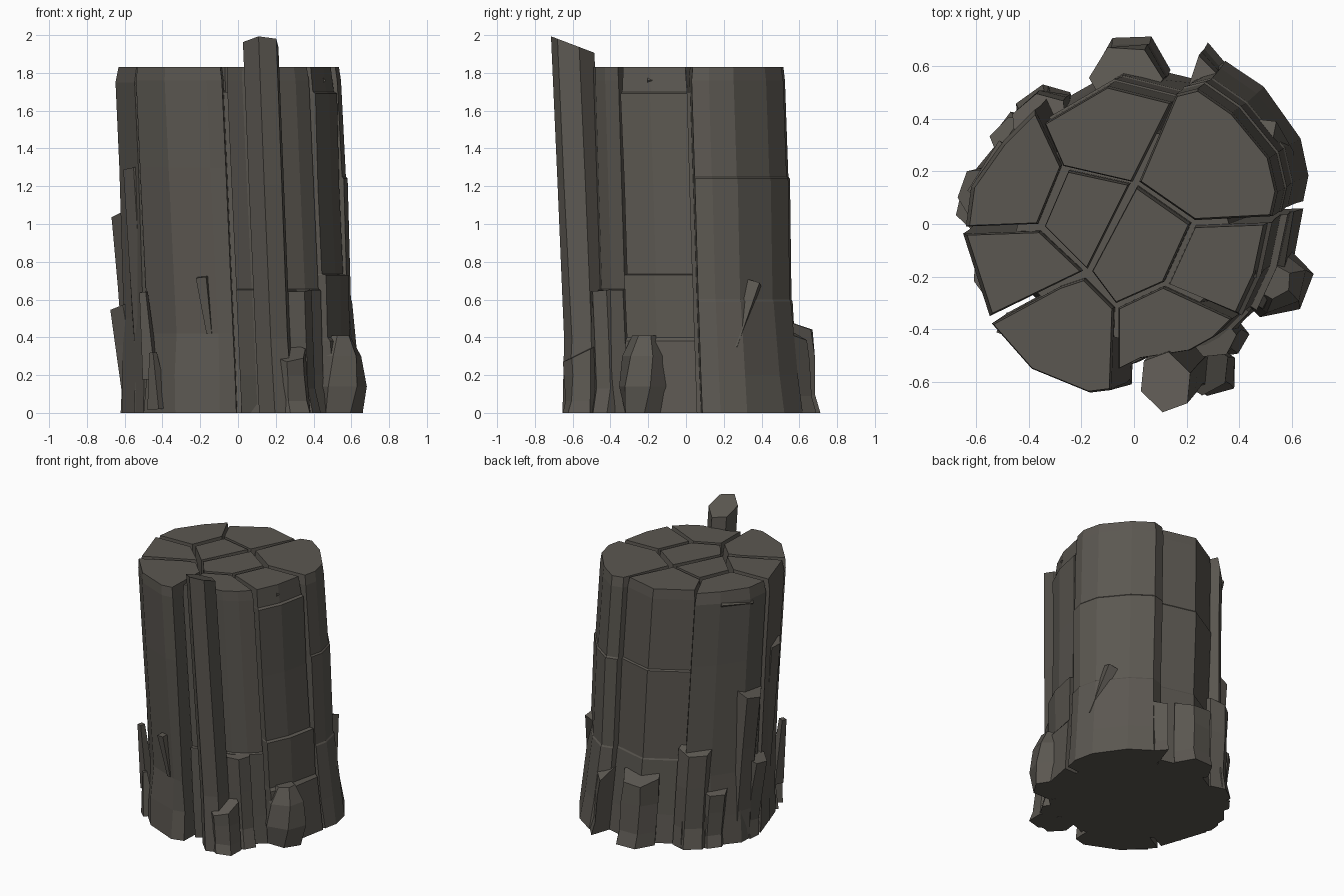
import bpy, bmesh, math, random
from mathutils import Vector

random.seed(4)
cube = bpy.data.objects.get("Cube")
if cube:
    bpy.data.objects.remove(cube, do_unlink=True)

rock = bpy.data.materials.new("dark warm grey rock")
rock.use_nodes = True
COLOUR = (0.105, 0.096, 0.082, 1)
rock.diffuse_color = COLOUR
bsdf = rock.node_tree.nodes["Principled BSDF"]
bsdf.inputs["Base Color"].default_value = COLOUR
bsdf.inputs["Roughness"].default_value = 0.9

LEAN = Vector((0.045, 0.03))    # drift per unit of depth below the top
AXIS = Vector((-0.04, -0.03))   # middle of the cluster at the top


def skin(name, rings):
    """Close a stack of equal rings into a flat-shaded solid."""
    bm = bmesh.new()
    loops = [[bm.verts.new(p) for p in ring] for ring in rings]
    n = len(loops[0])
    for low, high in zip(loops, loops[1:]):
        for i in range(n):
            j = (i + 1) % n
            bm.faces.new((low[i], low[j], high[j], high[i]))
    bm.faces.new(loops[0][::-1])
    bm.faces.new(loops[-1])
    bmesh.ops.recalc_face_normals(bm, faces=bm.faces)
    mesh = bpy.data.meshes.new(name)
    bm.to_mesh(mesh)
    bm.free()
    mesh.materials.append(rock)
    obj = bpy.data.objects.new(name, mesh)
    bpy.context.collection.objects.link(obj)


def column(name, points, profile, slope=(0, 0), rough=0.0, crown=1.0):
    """Leaning prism; profile lists (height, outward scale), bottom to top."""
    pts = [Vector(p) for p in points]
    mid = sum(pts, Vector((0, 0))) / len(pts)
    top = profile[-1][0]
    rings = []
    for k, (z, scale) in enumerate(profile):
        last = k == len(profile) - 1
        ring = []
        for p in pts:
            away = p - AXIS
            outer = min(1, max(0, (away.length - 0.28) / 0.15))
            q = AXIS + away * (1 + (scale - 1) * outer)
            q = mid + (q - mid) * (crown if last else 1.01)   # bevelled crown
            q = q + LEAN * (top - z)
            if z < 0.5:
                q += away * outer * rough * random.uniform(-1, 1)
            tilt = (p - mid).dot(Vector(slope)) if last else 0
            ring.append((q.x, q.y, z + tilt))
        rings.append(ring)
    skin(name, rings)


def hexagon(x, y, rx, ry, turn=0.0, n=6):
    out = []
    for i in range(n):
        a = math.tau * i / n
        u, v = rx * math.cos(a), ry * math.sin(a)
        out.append((x + u * math.cos(turn) - v * math.sin(turn),
                    y + u * math.sin(turn) + v * math.cos(turn)))
    return out


def shard(name, base, tip, r0, r1):
    """Tapered four-sided splinter running between two points."""
    a, b = Vector(base), Vector(tip)
    turn = (b - a).to_track_quat('Z', 'Y')
    skin(name, [[c + turn @ Vector((r * math.cos(math.tau * i / 4),
                                    r * math.sin(math.tau * i / 4), 0))
                 for i in range(4)] for c, r in ((a, r0), (b, r1))])


# Main columns
PLAIN = [(0, 1.06), (0.2, 1.03), (0.42, 1.0), (1.3, 1.0), (1.76, 1.0), (1.83, 1)]
FRONT_STEPS = [(0, 1.04), (0.2, 1.03), (0.65, 1.03), (0.655, 1.0), (1.76, 1.0), (1.83, 1)]
RIGHT_STEPS = [(0, 1.12), (0.38, 1.08), (0.4, 1.06), (0.73, 1.06), (0.735, 1.01),
               (1.2, 1.01), (1.69, 1.03), (1.7, 1.0), (1.83, 0.99)]
REAR_STEPS = [(0, 1.08), (0.2, 1.04), (0.59, 1.01), (0.6, 1.0), (1.24, 1.02),
              (1.25, 1.005), (1.76, 1.0), (1.83, 1)]
CHIPPED = [(0, 1.08), (0.2, 1.05), (0.5, 1.02), (1.3, 1.0), (1.75, 1.0), (1.83, 0.98)]

CELLS = [
    ("back_column", [(-.34, .38), (-.27, .22), (-.01, .16), (.14, .46), (-.1, .52)], REAR_STEPS),
    ("back_right_column", [(.02, .16), (.23, .015), (.52, .03), (.54, .12), (.51, .25),
                           (.37, .42), (.24, .51), (.16, .49)], REAR_STEPS),
    ("centre_column", [(-.25, .2), (-.34, -.01), (-.18, -.17), (-.02, .15)], PLAIN),
    ("middle_column", [(.01, .14), (-.16, -.18), (-.07, -.3), (.11, -.22), (.21, 0)], PLAIN),
    ("right_column", [(.23, -.01), (.13, -.23), (.39, -.34), (.46, -.19), (.5, 0)], RIGHT_STEPS),
    ("front_right_column", [(-.06, -.32), (-.06, -.55), (.02, -.51), (.21, -.48), (.3, -.43),
                            (.37, -.36), (.11, -.24)], FRONT_STEPS),
    ("front_left_column", [(-.08, -.32), (-.19, -.21), (-.28, -.24), (-.54, -.38),
                           (-.39, -.55), (-.17, -.64), (-.09, -.63)], PLAIN),
    ("left_column", [(-.36, -.03), (-.65, -.04), (-.55, -.35), (-.2, -.18)], CHIPPED),
    ("back_left_column", [(-.38, .43), (-.5, .31), (-.62, .14), (-.64, -.01), (-.37, 0),
                          (-.28, .22)], CHIPPED),
]
for name, outline, profile in CELLS:
    column(name, outline, profile, rough=.02, crown=.975)

# Hidden core that closes the cracks
column("core", hexagon(-.04, -.03, .43, .43, n=12), [(0, 1.2), (.25, 1.08), (1.0, 1), (1.7, .95)])

# Broken columns on the outside: name, outline, top height, top slope, foot scale
SIDE_COLUMNS = [
    ("tall_front_column", hexagon(.12, -.6, .1, .12, .35), 1.95, (0, -.38), .96),
    ("front_short_column", hexagon(.3, -.43, .09, .08, .1), .65, (0, .1), 1),
    ("front_root_column", hexagon(.27, -.55, .1, .1, .4), .32, (0, .5), 1),
    ("back_block", hexagon(-.03, .55, .14, .13), .48, (0, -.35), 1.01),
    ("back_left_block", hexagon(-.36, .39, .12, .1, .7), .7, (.2, -.3), 1),
    ("back_left_tall_block", hexagon(-.58, .11, .09, .11, .1), 1.08, (.5, 0), .95),
    ("left_low_block", hexagon(-.59, .06, .09, .09, .3), .58, (.4, 0), .93),
    ("left_notch_column", hexagon(-.55, -.2, .06, .1, .3), 1.3, (.2, 0), .97),
    ("back_left_low_block", hexagon(-.45, .32, .1, .09, .9), .4, (.2, -.2), .97),
    ("back_right_spur", [(.25, .65), (.2, .5), (.3, .4), (.42, .46)], .45, (-.2, -.5), 1),
]
for name, outline, top, slope, foot in SIDE_COLUMNS:
    column(name, outline, [(0, foot + .03), (top * .2, foot), (top * .62, (1 + foot) / 2), (top, 1)],
           slope, rough=.015)

# Boulder at the right foot
skin("boulder", [[(x, y, z) for x, y in hexagon(.53, -.22, r, r * .9, t)]
                 for z, r, t in ((0, .13, 0), (.14, .155, .2), (.3, .13, .35), (.41, .07, .5))])

# Splinters lying against the walls
SPLINTERS = [
    ("front_splinter", (-.15, -.565, .42), (-.19, -.59, .72), .02, .04),
    ("left_front_splinter", (-.46, -.38, .18), (-.5, -.4, .64), .05, .025),
    ("left_foot_splinter", (-.42, -.43, .02), (-.45, -.43, .32), .06, .02),
    ("right_back_splinter", (.58, .25, .35), (.5, .36, .69), .035, .05),
    ("right_top_flake", (.42, -.2, 1.76), (.44, -.02, 1.76), .045, .015),
    ("back_left_top_flake", (-.59, .1, 1.72), (-.47, .29, 1.74), .05, .05),
]
for splinter in SPLINTERS:
    shard(*splinter)
